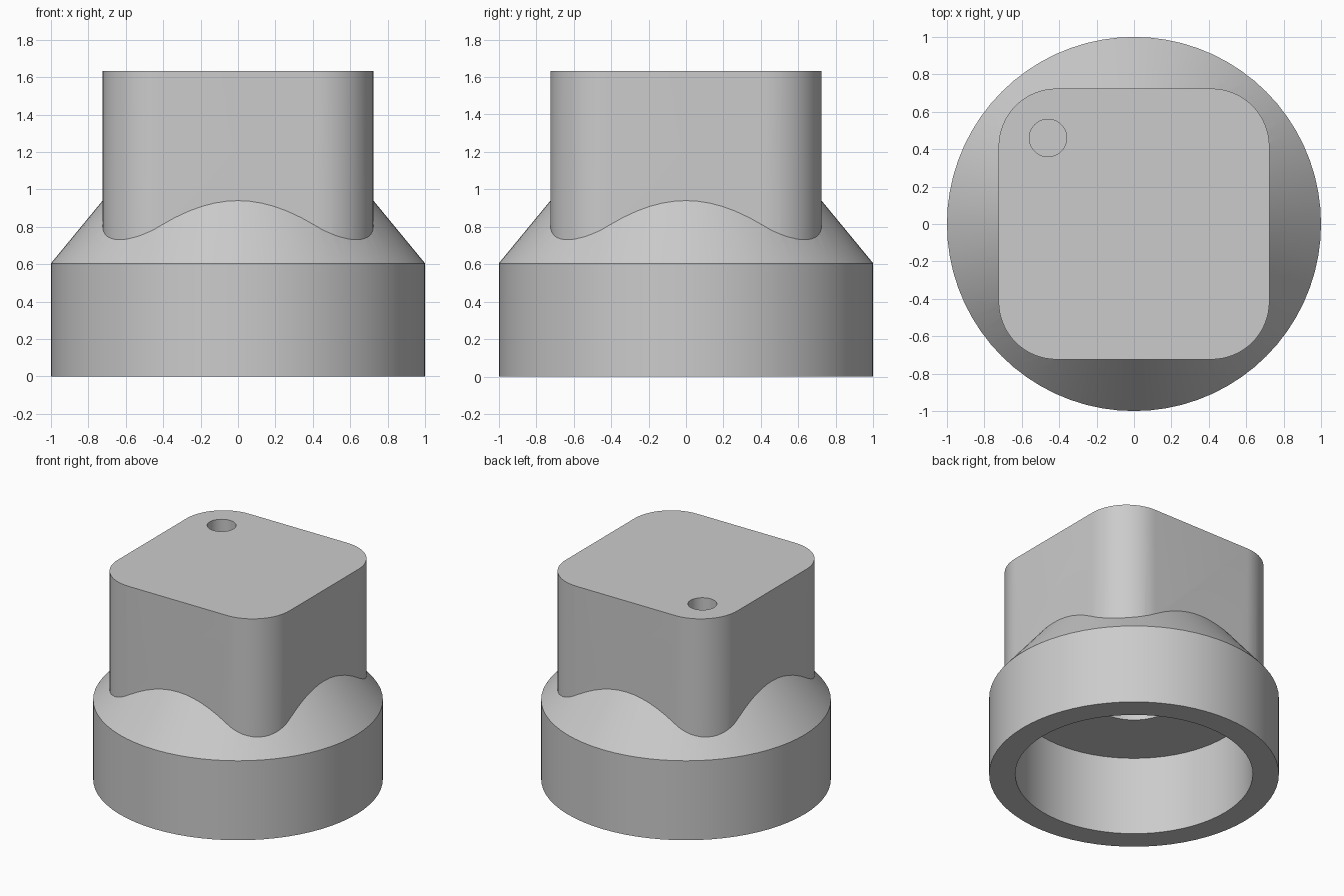
import bpy, bmesh, math

cube = bpy.data.objects.get("Cube")
if cube:
    bpy.data.objects.remove(cube, do_unlink=True)

grey = bpy.data.materials.new("plain_grey")
grey.use_nodes = True
colour = (0.6, 0.6, 0.6, 1)
grey.diffuse_color = colour
grey.node_tree.nodes["Principled BSDF"].inputs["Base Color"].default_value = colour


def stack(name, rings):
    """Closed solid from matching outlines, each given as (points, z)."""
    bm = bmesh.new()
    loops = [[bm.verts.new((x, y, z)) for x, y in pts] for pts, z in rings]
    n = len(loops[0])
    for low, high in zip(loops, loops[1:]):
        for i in range(n):
            j = (i + 1) % n
            bm.faces.new((low[i], low[j], high[j], high[i]))
    bm.faces.new(loops[0][::-1])
    bm.faces.new(loops[-1])
    bmesh.ops.recalc_face_normals(bm, faces=bm.faces)
    mesh = bpy.data.meshes.new(name)
    bm.to_mesh(mesh)
    bm.free()
    mesh.materials.append(grey)
    obj = bpy.data.objects.new(name, mesh)
    bpy.context.collection.objects.link(obj)
    return obj


def circle(r, cx=0, cy=0, n=72):
    return [(cx + r * math.cos(math.tau * i / n), cy + r * math.sin(math.tau * i / n))
            for i in range(n)]


def rounded_square(half, r, steps=16):
    pts = []
    for q in range(4):
        mid = math.pi / 4 + q * math.pi / 2
        cx = math.copysign(half - r, math.cos(mid))
        cy = math.copysign(half - r, math.sin(mid))
        for s in range(steps + 1):
            a = (q + s / steps) * math.pi / 2
            pts.append((cx + r * math.cos(a), cy + r * math.sin(a)))
    return pts


def combine(target, tool, operation):
    mod = target.modifiers.new(operation.lower(), 'BOOLEAN')
    mod.object, mod.operation, mod.solver = tool, operation, 'EXACT'
    bpy.context.view_layer.objects.active = target
    bpy.ops.object.modifier_apply(modifier=mod.name)
    bpy.data.objects.remove(tool, do_unlink=True)


# Round base with a conical shoulder
body = stack("socket_body", [(circle(1), 0), (circle(1), 0.605), (circle(0.5), 1.212)])

# Rounded square block rising out of the shoulder
block = stack("square_block", [(rounded_square(0.724, 0.31), z) for z in (0.65, 1.633)])
combine(body, block, 'UNION')

# Wide bore and central hole underneath, small blind hole in the top
holes = [(0.82, 0, 0, -0.1, 0.6), (0.29, 0, 0, 0.5, 1.2), (0.1, -0.46, 0.46, 1.3, 1.75)]
for r, x, y, low, high in holes:
    cutter = stack("hole_cutter", [(circle(r, x, y), low), (circle(r, x, y), high)])
    cutter.hide_render = True
    combine(body, cutter, 'DIFFERENCE')

# Smooth curved walls with sharp edges
bpy.ops.object.select_all(action='DESELECT')
body.select_set(True)
bpy.context.view_layer.objects.active = body
bpy.ops.object.shade_smooth_by_angle(angle=math.radians(25))
